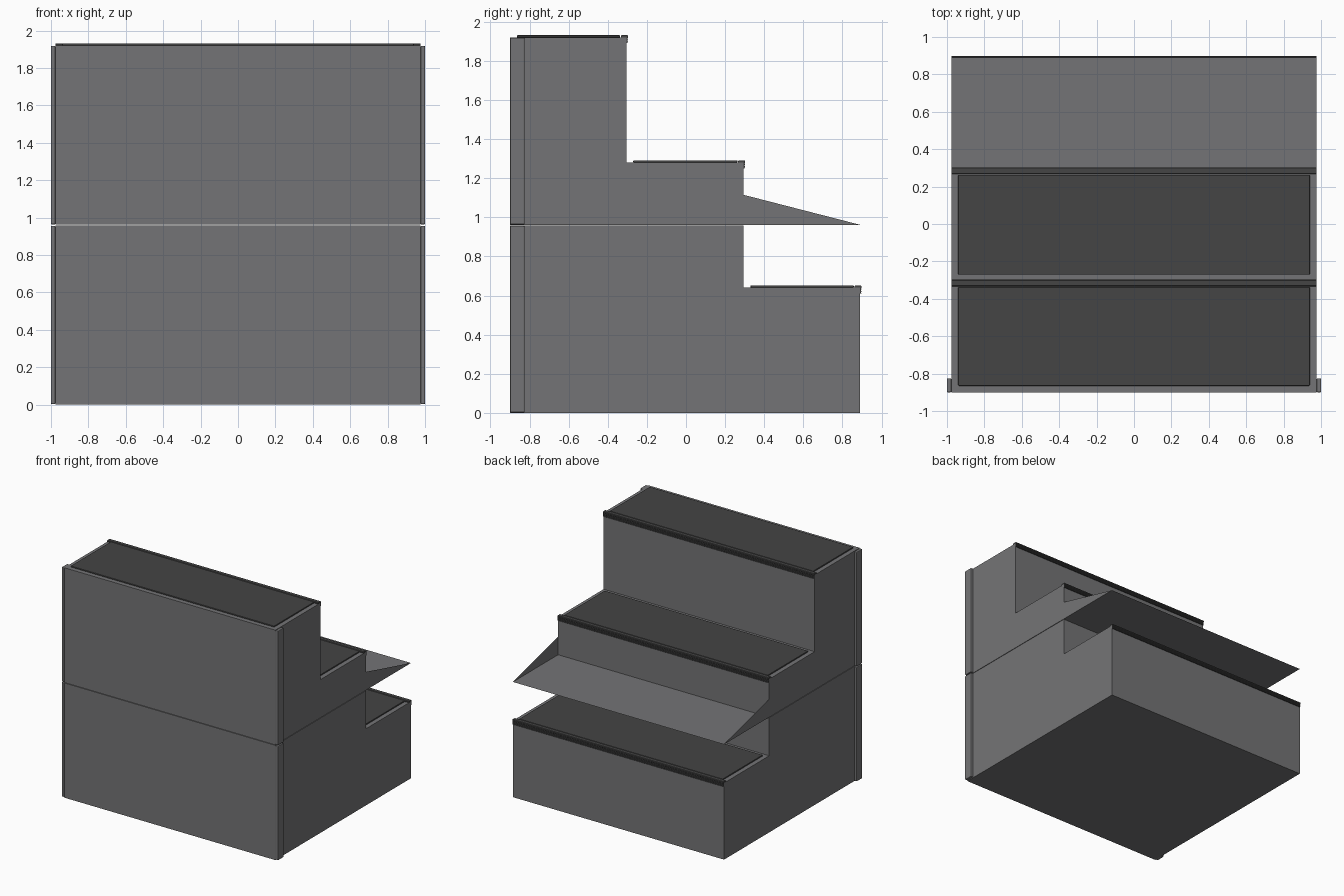
import bpy, bmesh

if "Cube" in bpy.data.objects:
    bpy.data.objects.remove(bpy.data.objects["Cube"])


def material(name, value):
    m = bpy.data.materials.new(name)
    m.diffuse_color = (*value, 1)
    m.use_nodes = True
    m.node_tree.nodes["Principled BSDF"].inputs["Base Color"].default_value = m.diffuse_color
    return m


GREY = material("mid grey panel", (0.175, 0.175, 0.18))
DARK = material("dark grey rubber", (0.058, 0.058, 0.058))
HALF = 0.975                       # half width of the staircase
STEPS = [(-0.9, -0.305, 1.92), (-0.305, 0.295, 1.28), (0.295, 0.89, 0.64)]


def finish(name, bm, mat):
    mesh = bpy.data.meshes.new(name)
    bm.to_mesh(mesh)
    bm.free()
    mesh.materials.append(mat)
    ob = bpy.data.objects.new(name, mesh)
    bpy.context.collection.objects.link(ob)
    return ob


def prism(name, profile, mat, skip=(), panels=()):
    """Extrude a (y, z) outline across the width; skip leaves sides open,
    panels adds inner walls between two profile-plane points."""
    bm = bmesh.new()
    left, right = ([bm.verts.new((x, y, z)) for y, z in profile] for x in (-HALF, HALF))
    n = len(profile)
    bm.faces.new(left)
    bm.faces.new(right[::-1])
    for i in range(n):
        if i not in skip:
            j = (i + 1) % n
            bm.faces.new((left[i], right[i], right[j], left[j]))
    bmesh.ops.recalc_face_normals(bm, faces=bm.faces)
    for (y0, z0), (y1, z1) in panels:
        bm.faces.new([bm.verts.new(c) for c in
                      ((HALF, y0, z0), (-HALF, y0, z0), (-HALF, y1, z1), (HALF, y1, z1))])
    return finish(name, bm, mat)


def box(name, lo, hi, mat, bevel):
    bm = bmesh.new()
    bmesh.ops.create_cube(bm, size=1)
    for v in bm.verts:
        v.co = [(a + b) / 2 + c * (b - a) for a, b, c in zip(lo, hi, v.co)]
    ob = finish(name, bm, mat)
    mod = ob.modifiers.new("rounded edges", "BEVEL")
    mod.width, mod.segments = bevel, 2
    return ob


# Lower half: deep base with the first step
prism("lower_body", [(-0.9, 0), (0.89, 0), (0.89, 0.64), (0.295, 0.64),
                     (0.295, 0.958), (-0.9, 0.958)], GREY)

# Upper half: two steps and an open tapering tray, with the riser behind it
prism("upper_body", [(-0.9, 0.962), (0.89, 0.962), (0.295, 1.115), (0.295, 1.28),
                     (-0.305, 1.28), (-0.305, 1.92), (-0.9, 1.92)], GREY,
      skip=(1,), panels=[((0.295, 0.962), (0.295, 1.115))])

# Tread mats and ribbed nosings on every step
for k, (y0, y1, z) in enumerate(STEPS):
    box(f"tread_mat_{k}", (-0.94, y0 + 0.035, z), (0.94, y1 - 0.032, z + 0.012), DARK, 0.004)
    outline = [(-0.028, 0), (-0.028, 0.008), (-0.024, 0.012), (0.004, 0.012), (0.008, 0.008)]
    for r in range(3):             # ribs down the front lip
        t = -0.001 - r * 0.009
        outline += [(0.008, t), (0.005, t - 0.003), (0.005, t - 0.006)]
    outline += [(0.008, -0.028), (0, -0.03), (0, 0)]
    prism(f"step_nosing_{k}", [(y1 + a, z + b) for a, b in outline], DARK)

# Side strips along the tall wall, split at the joint
for side, s in (("left", -1), ("right", 1)):
    x0, x1 = sorted((s * 0.976, s * 1.0))
    for part, z0, z1 in (("lower", 0.003, 0.956), ("upper", 0.964, 1.918)):
        box(f"{part}_{side}_strip", (x0, -0.9, z0), (x1, -0.825, z1), GREY, 0.005)
